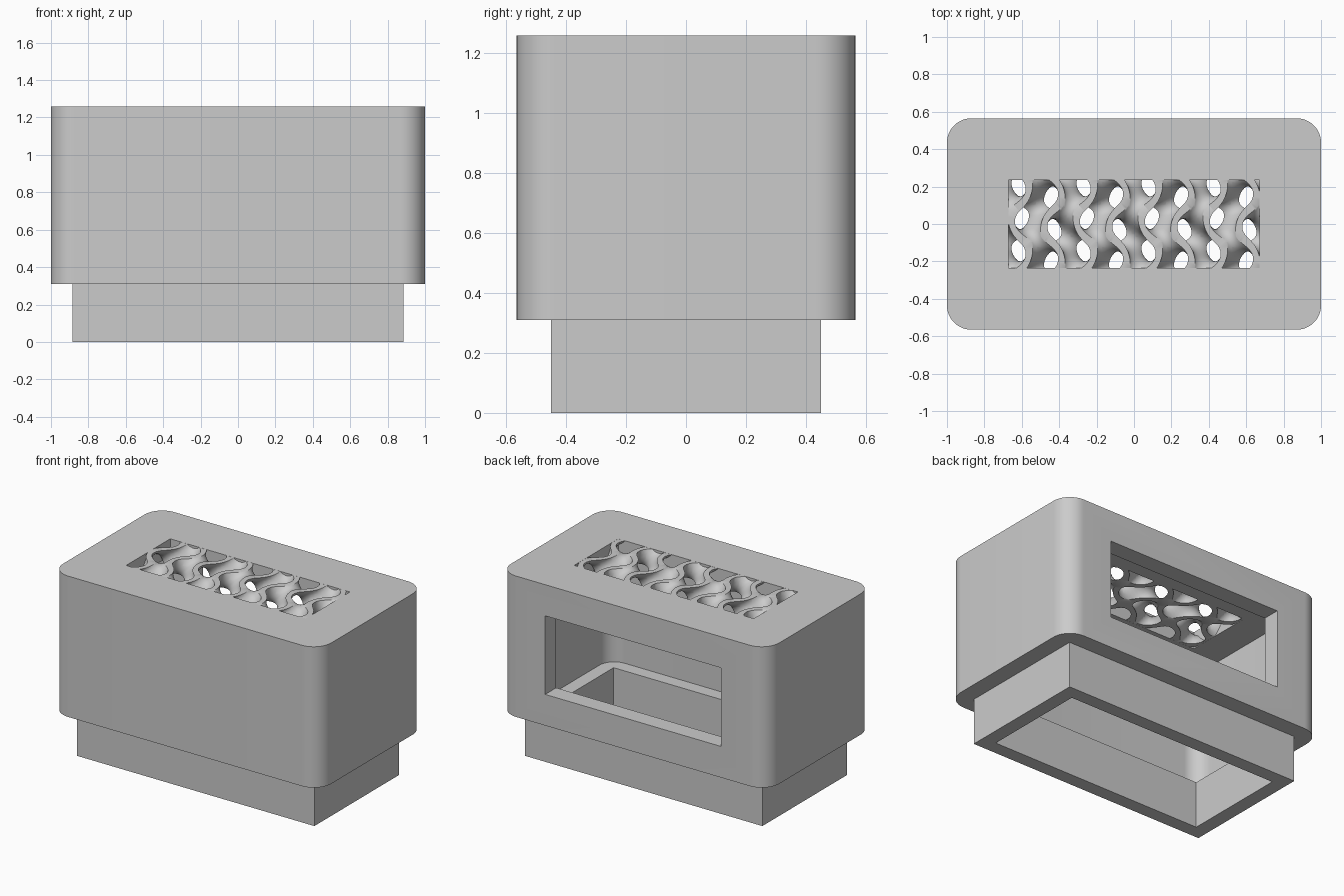
import bpy, bmesh, math
from itertools import product
from mathutils import Vector

if "Cube" in bpy.data.objects:
    bpy.data.objects.remove(bpy.data.objects["Cube"])

grey = bpy.data.materials.new("plain grey")
grey.use_nodes = True
grey.diffuse_color = (0.6, 0.6, 0.6, 1)
grey.node_tree.nodes["Principled BSDF"].inputs["Base Color"].default_value = (0.6, 0.6, 0.6, 1)

TOP, CEILING, SHOULDER = 1.26, 1.145, 0.31


def add_object(name, bm):
    bmesh.ops.recalc_face_normals(bm, faces=bm.faces[:])
    mesh = bpy.data.meshes.new(name)
    bm.to_mesh(mesh)
    bm.free()
    mesh.materials.append(grey)
    obj = bpy.data.objects.new(name, mesh)
    bpy.context.collection.objects.link(obj)
    return obj


def block(name, half_x, half_y, z0, z1, y=0, radius=0):
    """Upright box with optionally rounded vertical corners."""
    bm = bmesh.new()
    steps = 12 if radius else 0
    ring = []
    for quarter, (sx, sy) in enumerate([(1, 1), (-1, 1), (-1, -1), (1, -1)]):
        for i in range(steps + 1):
            a = math.pi / 2 * (quarter + i / max(steps, 1))
            ring.append(bm.verts.new((sx * (half_x - radius) + radius * math.cos(a),
                                      y + sy * (half_y - radius) + radius * math.sin(a), z0)))
    base = bm.faces.new(ring)
    top = bmesh.ops.extrude_face_region(bm, geom=[base])["geom"]
    bmesh.ops.translate(bm, vec=(0, 0, z1 - z0),
                        verts=[g for g in top if isinstance(g, bmesh.types.BMVert)])
    return add_object(name, bm)


def combine(target, tool, operation):
    mod = target.modifiers.new(operation, "BOOLEAN")
    mod.operation, mod.object, mod.solver = operation, tool, "EXACT"
    bpy.context.view_layer.objects.active = target
    bpy.ops.object.modifier_apply(modifier=mod.name)
    bpy.data.objects.remove(tool)


def smooth(obj, degrees):
    bpy.ops.object.select_all(action="DESELECT")
    obj.select_set(True)
    bpy.context.view_layer.objects.active = obj
    bpy.ops.object.shade_smooth_by_angle(angle=math.radians(degrees))


# Housing: rounded body with a square neck, hollowed out
housing = block("housing", 1.0, 0.565, SHOULDER, TOP, radius=0.13)
combine(housing, block("neck", 0.885, 0.45, 0, SHOULDER + 0.05), "UNION")
for cutter in (
    block("cavity", 0.882, 0.448, SHOULDER + 0.002, CEILING, radius=0.11),
    block("neck_opening", 0.79, 0.357, -0.1, SHOULDER + 0.1),
    block("back_window", 0.655, 0.2, 0.52, 1.05, y=0.55),
    block("vent_opening", 0.67, 0.235, CEILING - 0.1, TOP + 0.1),
):
    combine(housing, cutter, "DIFFERENCE")
smooth(housing, 30)

# Vent grille: a thick gyroid sheet sliced flat above and below
PERIOD, WALL, CELLS = 0.3475, 0.034, 20
K = 2 * math.pi / PERIOD
STEP = PERIOD / CELLS
Z_PHASE = -1.3
ORIGIN = Vector((-0.71, -0.265, CEILING - 2.5 * STEP))
SIZE = [math.ceil(s / STEP) for s in (1.42, 0.53, TOP - CEILING + 5 * STEP)]


def gyroid(p):
    x, y, z = K * p.x, K * p.y, Z_PHASE + K * (TOP - p.z)
    value = math.sin(x) * math.cos(y) + math.sin(y) * math.cos(z) + math.sin(z) * math.cos(x)
    slope = K * Vector((math.cos(x) * math.cos(y) - math.sin(z) * math.sin(x),
                        math.cos(y) * math.cos(z) - math.sin(x) * math.sin(y),
                        math.sin(y) * math.sin(z) - math.cos(z) * math.cos(x)))
    return value, slope


def grille_mesh():
    bm = bmesh.new()
    inside = {c: gyroid(ORIGIN + STEP * Vector(c))[0] < 0
              for c in product(*(range(n + 1) for n in SIZE))}
    corners = list(product((0, 1), repeat=3))
    skins = {}
    # One vertex pair per crossed cell, pulled onto the surface
    for c in product(*(range(n) for n in SIZE)):
        signs = [inside[tuple(a + b for a, b in zip(c, d))] for d in corners]
        if any(signs) and not all(signs):
            p = ORIGIN + STEP * (Vector(c) + Vector((0.5, 0.5, 0.5)))
            for _ in range(4):
                value, slope = gyroid(p)
                p -= slope * (value / slope.length_squared)
            offset = gyroid(p)[1].normalized() * WALL / 2
            skins[c] = bm.verts.new(p + offset), bm.verts.new(p - offset)
    # One quad pair per crossed grid edge, and a rim round the border
    edges = {}
    for c, axis in product(inside, range(3)):
        end = tuple(v + (i == axis) for i, v in enumerate(c))
        if end not in inside or inside[c] == inside[end]:
            continue
        u, v = (axis + 1) % 3, (axis + 2) % 3
        cells = []
        for du, dv in ((0, 0), (1, 0), (1, 1), (0, 1)):
            cell = list(c)
            cell[u] -= du
            cell[v] -= dv
            cells.append(tuple(cell))
        if all(cell in skins for cell in cells):
            for side in (0, 1):
                bm.faces.new([skins[cell][side] for cell in cells])
            for a, b in zip(cells, cells[1:] + cells[:1]):
                edges.setdefault(frozenset((a, b)), []).append((a, b))
    for uses in edges.values():
        if len(uses) == 1:
            a, b = uses[0]
            bm.faces.new((skins[a][0], skins[b][0], skins[b][1], skins[a][1]))
    # Slice and cap
    for height, side in ((TOP - 0.0005, 1), (CEILING + 0.0005, -1)):
        cut = bmesh.ops.bisect_plane(bm, geom=bm.verts[:] + bm.edges[:] + bm.faces[:],
                                     plane_co=(0, 0, height), plane_no=(0, 0, side),
                                     clear_outer=True)["geom_cut"]
        rim = [g for g in cut if isinstance(g, bmesh.types.BMEdge)]
        bmesh.ops.triangle_fill(bm, edges=rim, use_beauty=True, normal=(0, 0, side))
    return bm


grille = add_object("vent_grille", grille_mesh())
smooth(grille, 40)
